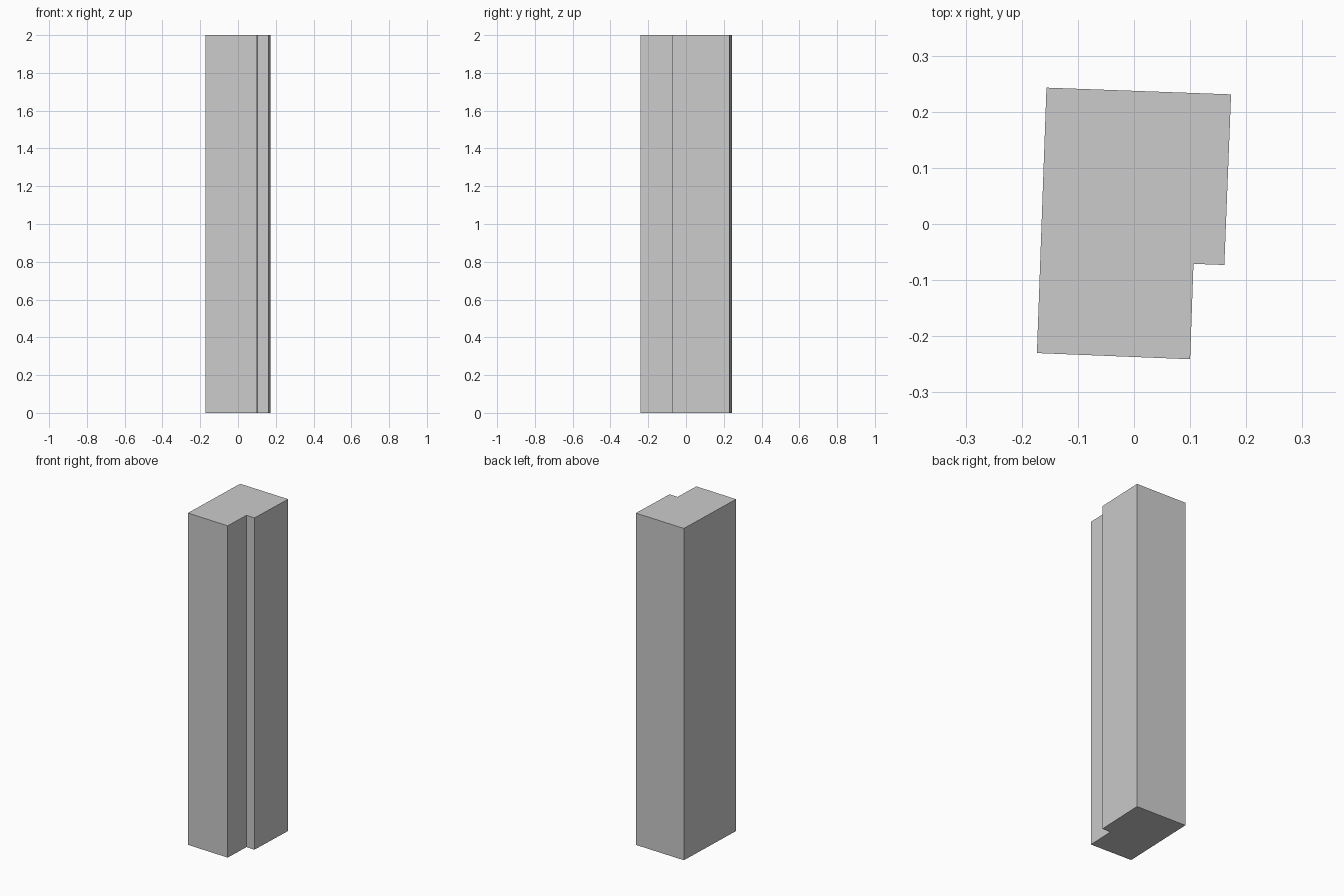
import bpy, bmesh

if "Cube" in bpy.data.objects:
    bpy.data.objects.remove(bpy.data.objects["Cube"])

HEIGHT = 2.0

# Notched pillar footprint, counter-clockwise, turned about two degrees
FOOTPRINT = [
    (-0.173, -0.230), (0.100, -0.241), (0.106, -0.071),
    (0.161, -0.073), (0.173, 0.231), (-0.156, 0.243),
]


def extrude_profile(name, points, height):
    bm = bmesh.new()
    base = bm.faces.new([bm.verts.new((x, y, 0)) for x, y in points])
    top = bmesh.ops.extrude_face_region(bm, geom=[base], use_keep_orig=True)
    verts = [v for v in top["geom"] if isinstance(v, bmesh.types.BMVert)]
    bmesh.ops.translate(bm, verts=verts, vec=(0, 0, height))
    bmesh.ops.recalc_face_normals(bm, faces=bm.faces)
    mesh = bpy.data.meshes.new(name)
    bm.to_mesh(mesh)
    bm.free()
    obj = bpy.data.objects.new(name, mesh)
    bpy.context.collection.objects.link(obj)
    return obj


# Pillar
extrude_profile("notched_pillar", FOOTPRINT, HEIGHT)
